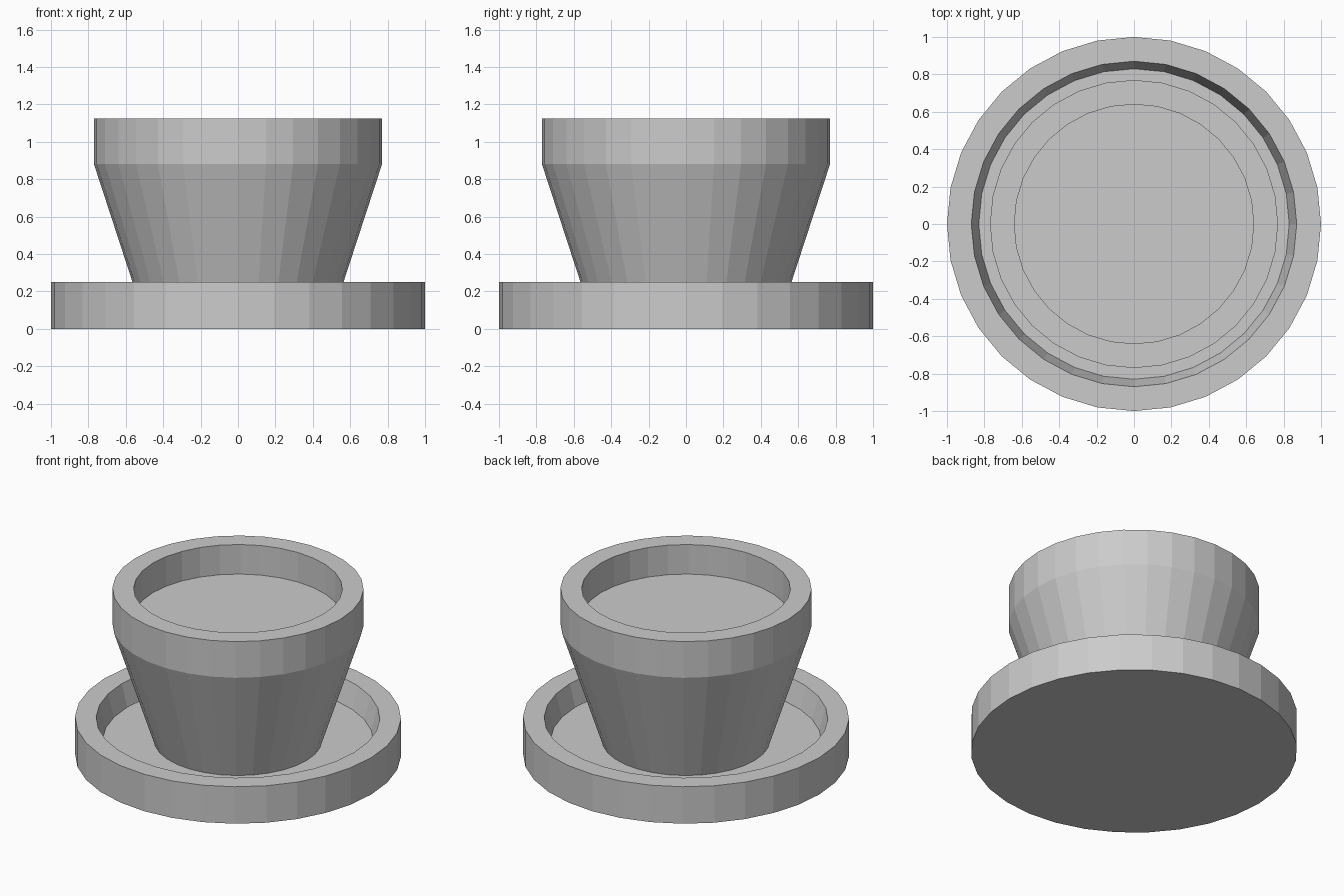
import bpy
import bmesh
from math import cos, sin, tau

SIDES = 32

cube = bpy.data.objects.get("Cube")
if cube:
    bpy.data.objects.remove(cube, do_unlink=True)

grey = bpy.data.materials.new("plain_grey")
grey.use_nodes = True
colour = (0.6, 0.6, 0.6, 1)
grey.diffuse_color = colour
grey.node_tree.nodes["Principled BSDF"].inputs["Base Color"].default_value = colour


def turned(name, profile):
    """Turn a (radius, height) profile around z and cap both ends."""
    bm = bmesh.new()
    rings = [[bm.verts.new((r * cos(tau * i / SIDES), r * sin(tau * i / SIDES), z))
              for i in range(SIDES)] for r, z in profile]
    for low, high in zip(rings, rings[1:]):
        for i in range(SIDES):
            j = (i + 1) % SIDES
            bm.faces.new((low[i], low[j], high[j], high[i]))
    bm.faces.new(rings[0][::-1])
    bm.faces.new(rings[-1])
    mesh = bpy.data.meshes.new(name)
    bm.to_mesh(mesh)
    bm.free()
    mesh.materials.append(grey)
    obj = bpy.data.objects.new(name, mesh)
    bpy.context.collection.objects.link(obj)
    return obj


# Saucer: solid base, upright wall, slightly tapered recess
turned("saucer", [(1, 0), (1, 0.25), (0.87, 0.25), (0.83, 0.1)])

# Pot: flared body, straight rim band, recessed fill surface
turned("pot", [(0.515, 0.1), (0.77, 0.88), (0.77, 1.125), (0.64, 1.125), (0.64, 0.925)])
